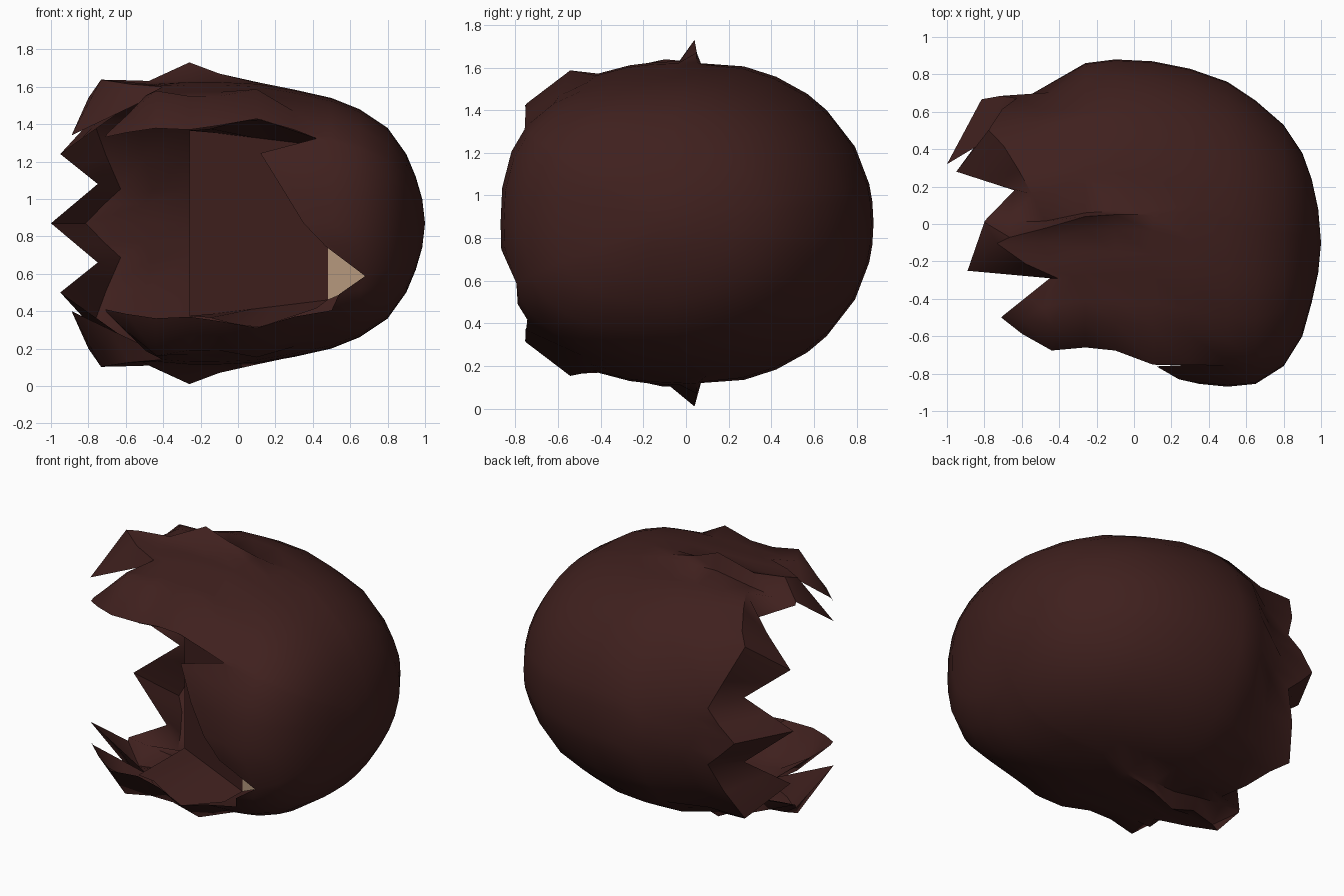
import bpy, bmesh, math
from mathutils import Vector

cube = bpy.data.objects.get("Cube")
if cube:
    bpy.data.objects.remove(cube)

MID = 0.87  # height of the mirror plane


def material(name, rgb):
    m = bpy.data.materials.new(name)
    m.use_nodes = True
    m.diffuse_color = (*rgb, 1)
    bsdf = m.node_tree.nodes["Principled BSDF"]
    bsdf.inputs["Base Color"].default_value = (*rgb, 1)
    bsdf.inputs["Roughness"].default_value = 0.9
    return m


brown = material("dark brown", (0.05, 0.0145, 0.0128))
tan = material("tan", (0.46, 0.315, 0.205))

# Cross-sections along the crown axis: x, front y, back y, half width
RINGS = [(1, -.1, -.1, 0), (.985, -.26, .08, .13), (.95, -.42, .24, .25),
         (.9, -.6, .38, .37), (.8, -.76, .53, .51), (.65, -.855, .66, .61),
         (.5, -.87, .76, .67), (.3, -.85, .83, .715), (.1, -.81, .87, .75),
         (-.1, -.8, .88, .76), (-.26, -.79, .86, .76), (-.5, -.78, .69, .74),
         (-.75, -.78, .69, .77), (-1, -.7, .6, .7)]

# Front hem: angle, x where the fringe ends
FRINGE = [(35, .42), (23.5, .12), (9, .24), (0, .35), (-6, .47), (-22, .68), (-29, .54)]
# Lock ends and notches: angle, then x, y, half width
LOCKS = [(38, -.71, -.5, .46), (52, -.7, -.49, .48), (75, -.45, -.29, .68),
         (88, -.89, -.25, .47), (95, -.8, .01, .67), (97, -.8, .015, .65),
         (105, -.64, .18, .59), (140, -.95, .28, .37), (167, -.75, .47, .21),
         (180, -1, .32, 0)]
SIDE_ANGLES = [38, 52, 64, 75, 82, 88, 95, 97, 105, 116, 128, 140, 153, 167, 173, 180]
# Sharp lines along the locks, by angle: x, y, half width
FRONT_EDGE = [(.42, -.75, .46), (.12, -.76, .56), (0, -.71, .55), (-.15, -.66, .51),
              (-.26, -.66, .5), (-.48, -.68, .51), (-.71, -.5, .46)]
RIDGES = {38: FRONT_EDGE,
          52: [(.15, -.55, .73), (0, -.53, .69), (-.2, -.52, .67),
               (-.45, -.54, .71), (-.7, -.49, .48)],
          95: [(.1, .05, .755), (-.1, .05, .8), (-.26, .04, .86),
               (-.5, -.03, .75), (-.7, -.08, .77), (-.8, .01, .67)],
          97: [(.1, .07, .745), (-.1, .07, .75), (-.26, .06, .75),
               (-.5, .01, .68), (-.8, .015, .65)],
          140: [(-.1, .66, .53), (-.26, .6, .55), (-.5, .53, .54),
                (-.8, .5, .56), (-.95, .28, .37)]}


def lerp_table(table, key):
    """Blend the rows of a table whose first column is sorted."""
    for a, b in zip(table, table[1:]):
        if min(a[0], b[0]) <= key <= max(a[0], b[0]):
            t = (key - a[0]) / (b[0] - a[0])
            return [p + (q - p) * t for p, q in zip(a, b)][1:]


def shell_point(x, angle):
    ridge = RIDGES.get(abs(angle))
    if ridge and x <= ridge[0][0]:
        y, half = lerp_table(ridge, x)
        return Vector((x, y, MID + math.copysign(half, angle)))
    front, back, half = lerp_table(RINGS, x)
    c, s = math.cos(math.radians(angle)), math.sin(math.radians(angle))
    power = .75 if c > 0 else .95  # boxier towards the face
    y = (front + back) / 2 - math.copysign(abs(c) ** power, c) * (back - front) / 2
    z = math.copysign(abs(s) ** power, s) * half
    return Vector((x, y, MID + z))


DOME = [r[0] for r in RINGS if r[0] > -.27]


def lock_column(angle):
    pts = [shell_point(x, angle) for x in DOME]
    x, y, half = lerp_table(LOCKS, abs(angle))
    for t in (.4, .75):
        pts.append(shell_point(-.26 + (x + .26) * t, angle))
    pts.append(Vector((x, y, MID + math.copysign(half, angle))))
    return pts


def fringe_column(angle, hem):
    pts = [shell_point(max(x, hem), angle) for x in DOME]
    return pts + [pts[-1]] * 3


def make_object(name, bm, mats, angle=45):
    mesh = bpy.data.meshes.new(name)
    bmesh.ops.recalc_face_normals(bm, faces=bm.faces)
    bm.to_mesh(mesh)
    bm.free()
    for m in mats:
        mesh.materials.append(m)
    obj = bpy.data.objects.new(name, mesh)
    bpy.context.collection.objects.link(obj)
    bpy.ops.object.select_all(action="DESELECT")
    obj.select_set(True)
    bpy.context.view_layer.objects.active = obj
    bpy.ops.object.shade_smooth_by_angle(angle=math.radians(angle))
    return obj


# Hair shell: locks around the back, then the swept fringe
columns = [lock_column(a) for a in SIDE_ANGLES]
columns += [lock_column(-a) for a in reversed(SIDE_ANGLES[:-1])]
last_lock = len(columns) - 1
columns += [fringe_column(a, h) for a, h in reversed(FRINGE)]
bm = bmesh.new()
grid = [[bm.verts.new(p) for p in col] for col in columns]
count = len(columns)
for i in range(count):
    j = (i + 1) % count
    for r in range(len(columns[0]) - 1):
        gap_a = i > last_lock and (columns[i][r] - columns[i][r + 1]).length < 1e-5
        gap_b = j > last_lock and (columns[j][r] - columns[j][r + 1]).length < 1e-5
        at_opening = i == last_lock or j == 0
        if (gap_a and gap_b) or (at_opening and (gap_a or gap_b)):
            continue
        bm.faces.new((grid[i][r], grid[j][r], grid[j][r + 1], grid[i][r + 1]))
bmesh.ops.remove_doubles(bm, verts=bm.verts, dist=1e-4)
make_object("hair_shell", bm, [brown], 55)


def panel(name, points, mat):
    bm = bmesh.new()
    bm.faces.new([bm.verts.new((x, y, MID + z)) for x, y, z in points])
    make_object(name, bm, [mat])


# Inner lining behind the face opening
panel("inner_lining", [(-.26, -.18, -.5), (.48, -.64, -.41),
                       (.48, -.64, .41), (-.26, -.18, .5)], brown)
panel("scalp", [(.48, -.64, -.41), (.74, -.65, -.3), (.74, -.65, .3), (.48, -.64, .41)], tan)

# Lining walls from the lining out to the front edge of each side lock
for side, label in ((1, "upper"), (-1, "lower")):
    bm = bmesh.new()
    rows = []
    for t, (x, y, half) in zip((1, .6, .45, .2, 0), FRONT_EDGE):
        inner = Vector((-.26, -.18, .5)).lerp(Vector((.48, -.64, .41)), t)
        rows.append([bm.verts.new((p[0], p[1], MID + p[2] * side))
                     for p in (inner, (x, y + .005, half - .005))])
    for (a, b), (c, d) in zip(rows, rows[1:]):
        bm.faces.new((a, b, d, c))
    make_object(label + "_lining_wall", bm, [brown])
